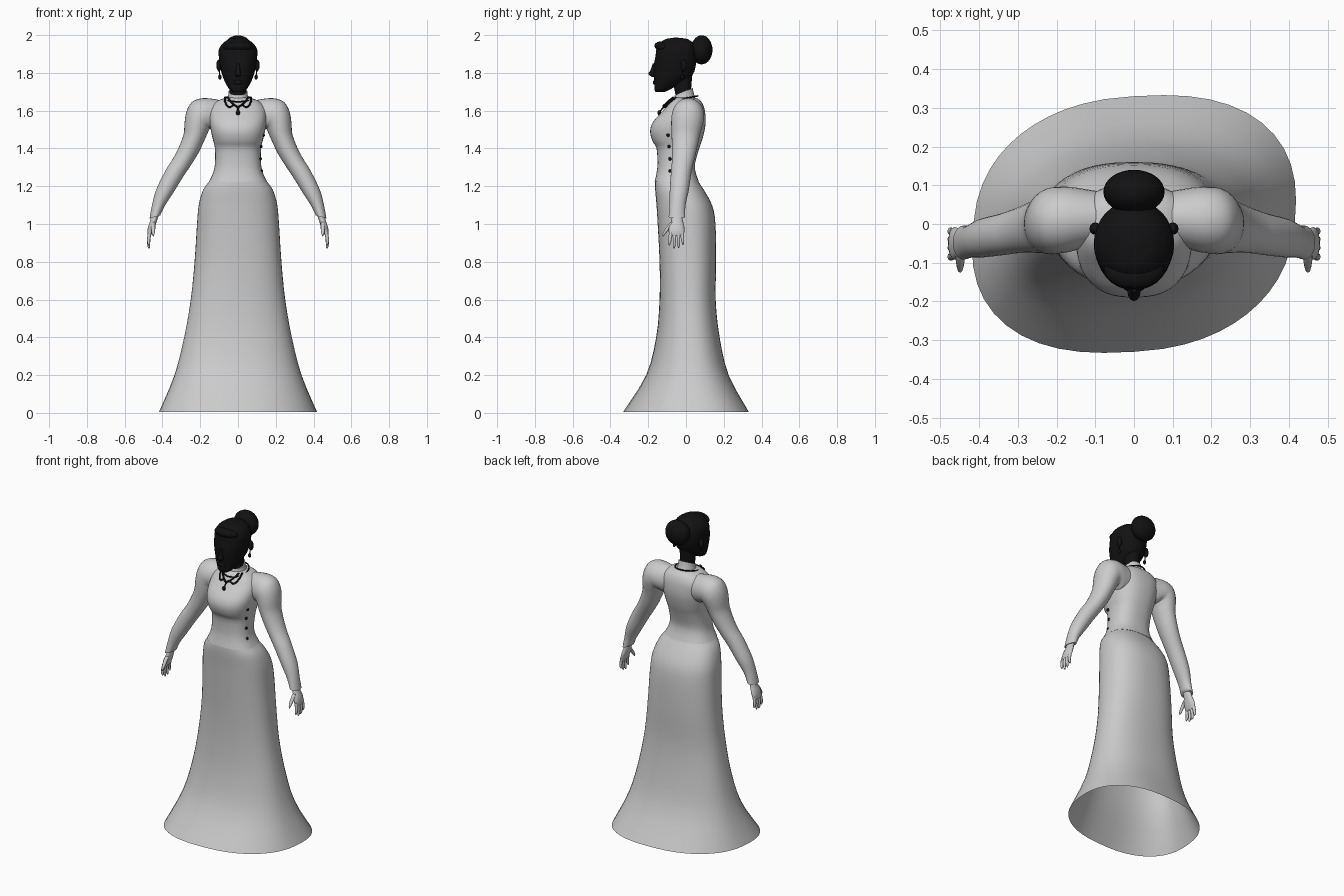
import bpy, bmesh, math
from mathutils import Vector

if "Cube" in bpy.data.objects:
    bpy.data.objects.remove(bpy.data.objects["Cube"])


def material(name, v):
    m = bpy.data.materials.new(name)
    m.diffuse_color = (v, v, v, 1)
    m.use_nodes = True
    m.node_tree.nodes["Principled BSDF"].inputs["Base Color"].default_value = m.diffuse_color
    return m


GREY = material("pale grey", 0.6)
BLACK = material("black", 0.006)


def finish(name, bm, mat, angle=60):
    bmesh.ops.recalc_face_normals(bm, faces=bm.faces)
    me = bpy.data.meshes.new(name)
    bm.to_mesh(me)
    bm.free()
    me.materials.append(mat)
    ob = bpy.data.objects.new(name, me)
    bpy.context.collection.objects.link(ob)
    bpy.ops.object.select_all(action='DESELECT')
    ob.select_set(True)
    bpy.context.view_layer.objects.active = ob
    bpy.ops.object.shade_smooth_by_angle(angle=math.radians(angle))
    return ob


def spline(a, b, c, d, t):
    return [0.5 * (2 * q + (r - p) * t + (2 * p - 5 * q + 4 * r - s) * t * t
                   + (3 * q - p - 3 * r + s) * t ** 3) for p, q, r, s in zip(a, b, c, d)]


def loft(name, rings, mat, seg=32, steps=3, power=2.0, caps=(True, True)):
    """Rings: centre x, y, z, side vector x, z, depth vector y, z, skew."""
    full = []
    for i in range(len(rings) - 1):
        k = [rings[max(0, min(len(rings) - 1, i + j))] for j in (-1, 0, 1, 2)]
        full += [spline(*k, s / steps) for s in range(steps)]
    full.append(rings[-1])
    bm = bmesh.new()
    loops = []
    for cx, cy, cz, ux, uz, vy, vz, skew in full:
        loop = []
        for i in range(seg):
            a = 2 * math.pi * i / seg
            c, s = math.cos(a), math.sin(a)
            k = 1 + skew * math.sin(2 * a)
            c, s = (k * math.copysign(abs(w) ** (2 / power), w) for w in (c, s))
            loop.append(bm.verts.new((cx + ux * c, cy + vy * s, cz + uz * c + vz * s)))
        loops.append(loop)
    for a, b in zip(loops, loops[1:]):
        for i in range(seg):
            j = (i + 1) % seg
            bm.faces.new((a[i], a[j], b[j], b[i]))
    if caps[0]:
        bm.faces.new(loops[0])
    if caps[1]:
        bm.faces.new(loops[-1])
    return finish(name, bm, mat)


def level(z, half, front, back, tilt=0, skew=0):
    """Ring across the body, from half width and front and back depth."""
    return (0, (front + back) / 2, z, half, 0, (back - front) / 2, tilt, skew)


def ball(name, loc, size, mat, seg=24, rot=0):
    bm = bmesh.new()
    bmesh.ops.create_uvsphere(bm, u_segments=seg, v_segments=seg // 2, radius=1)
    for v in bm.verts:
        v.co = Vector(a * b for a, b in zip(v.co, size))
    ob = finish(name, bm, mat)
    ob.location = loc
    ob.rotation_euler.x = rot
    return ob


def cord(name, pts, mat, radius=0.005, cyclic=False):
    cu = bpy.data.curves.new(name, 'CURVE')
    cu.dimensions = '3D'
    cu.bevel_depth = radius
    cu.bevel_resolution = 2
    cu.resolution_u = 6
    sp = cu.splines.new('BEZIER')
    sp.bezier_points.add(len(pts) - 1)
    for p, co in zip(sp.bezier_points, pts):
        p.co = co
        p.handle_left_type = p.handle_right_type = 'AUTO'
    sp.use_cyclic_u = cyclic
    cu.materials.append(mat)
    ob = bpy.data.objects.new(name, cu)
    bpy.context.collection.objects.link(ob)


# Skirt, open at the hem
loft("skirt", [
    level(0.005, .415, -.33, .33, 0, .06), level(.2, .335, -.21, .225, 0, .045),
    level(.4, .285, -.158, .178, 0, .03), level(.6, .25, -.14, .157, 0, .02),
    level(.8, .23, -.14, .16), level(1.0, .217, -.15, .156), level(1.1, .208, -.156, .138),
    level(1.18, .185, -.163, .095), level(1.23, .15, -.163, .063), level(1.27, .13, -.155, .05)],
    GREY, seg=48, power=2.4, caps=(False, False))

# Bodice and standing collar
loft("bodice", [
    level(1.225, .154, -.166, .068), level(1.27, .132, -.156, .052), level(1.32, .122, -.151, .048),
    level(1.4, .122, -.156, .07), level(1.44, .131, -.178, .084), level(1.49, .143, -.19, .097),
    level(1.54, .15, -.175, .104), level(1.6, .15, -.122, .1), level(1.64, .125, -.092, .086),
    level(1.662, .085, -.072, .065), level(1.67, .045, -.055, .04)], GREY, seg=40, power=2.5)
loft("collar", [
    level(1.645, .062, -.078, .055, .01), level(1.67, .053, -.066, .043, .015),
    level(1.7, .05, -.06, .035, .02)], GREY, seg=24)

# Neck and head
loft("neck", [
    level(1.68, .044, -.055, .028), level(1.73, .045, -.065, .028),
    level(1.8, .05, -.08, .035)], BLACK, seg=24)
loft("head", [
    level(1.698, .024, -.16, -.115), level(1.712, .045, -.167, -.085), level(1.75, .068, -.168, -.02),
    level(1.79, .084, -.17, .035), level(1.84, .096, -.17, .052), level(1.88, .101, -.163, .057),
    level(1.92, .099, -.156, .055), level(1.955, .08, -.14, .04), level(1.978, .05, -.11, .01),
    level(1.985, .015, -.07, -.03)], BLACK, power=2.2)
loft("nose", [
    level(1.85, .008, -.176, -.15), level(1.815, .012, -.188, -.15),
    level(1.795, .017, -.199, -.15), level(1.779, .012, -.182, -.15)], BLACK, seg=12)
ball("lips", (0, -.166, 1.75), (.026, .01, .012), BLACK, 16)

# Swept hair and bun
ball("hair_crown", (0, -.052, 1.905), (.104, .108, .082), BLACK, 32)
ball("hair_front_roll", (0, -.115, 1.935), (.078, .053, .03), BLACK, 24, -.25)
ball("hair_bun", (0, .083, 1.922), (.079, .057, .077), BLACK, 32)

# Ears and earrings
for side, s in (("left", 1), ("right", -1)):
    ball(side + "_ear", (s * .1, -.012, 1.84), (.015, .016, .032), BLACK, 12)
    cord(side + "_earring_wire", [(s * .1, -.018, 1.815), (s * .097, -.02, 1.785)], BLACK, .003)
    ball(side + "_earring", (s * .096, -.02, 1.778), (.009, .009, .014), BLACK, 12)

# Necklace: neck chain, front swags and pendant
chain = []
for i in range(16):
    a = 2 * math.pi * i / 16
    f = (1 - math.sin(a)) / 2
    chain.append((.071 * math.cos(a), -.018 + .08 * math.sin(a), 1.678 - .03 * f))
cord("necklace_chain", chain, BLACK, .004, True)
for side, s in (("left", 1), ("right", -1)):
    cord(side + "_necklace_swag", [
        (s * .068, -.052, 1.672), (s * .066, -.088, 1.642), (s * .045, -.112, 1.619),
        (s * .02, -.117, 1.63), (0, -.12, 1.618)], BLACK)
    cord(side + "_necklace_strand", [
        (s * .055, -.066, 1.672), (s * .035, -.1, 1.645), (0, -.12, 1.616)], BLACK)
cord("pendant_cord", [(0, -.12, 1.618), (0, -.138, 1.595)], BLACK, .004)
ball("pendant", (0, -.142, 1.589), (.011, .009, .014), BLACK, 12)

# Side buttons on the bodice
for z, x, y in ((1.28, .124, -.085), (1.345, .118, -.085), (1.41, .121, -.09), (1.47, .134, -.095)):
    ball("button", (x, y, z), (.009, .009, .009), BLACK, 12)

# Sleeve stations: outer x, z, inner x, z, centre y, half depth
SLEEVE = [
    (.09, 1.655, .10, 1.49, .015, .07), (.145, 1.664, .13, 1.49, .014, .078),
    (.195, 1.665, .138, 1.495, .012, .084), (.245, 1.645, .144, 1.5, .01, .086),
    (.273, 1.595, .148, 1.505, .008, .086), (.283, 1.535, .155, 1.495, .004, .082),
    (.288, 1.475, .172, 1.455, -.002, .074), (.314, 1.405, .21, 1.375, -.009, .065),
    (.345, 1.345, .25, 1.31, -.017, .058), (.38, 1.29, .29, 1.25, -.026, .054),
    (.432, 1.185, .343, 1.165, -.036, .05), (.455, 1.1, .388, 1.095, -.045, .042),
    (.468, 1.03, .412, 1.045, -.048, .044)]
# Hand stations: centre x, y, z, half thickness, half depth
PALM = [(.436, -.047, 1.06, .021, .027), (.446, -.047, 1.02, .018, .03),
        (.458, -.05, .985, .018, .041), (.466, -.05, .955, .014, .041), (.469, -.05, .94, .009, .036)]

for side, s in (("left", 1), ("right", -1)):
    rings = [(s * (ox + ix) / 2, y, (oz + iz) / 2, s * (ox - ix) / 2, (oz - iz) / 2, d, 0, 0)
             for ox, oz, ix, iz, y, d in SLEEVE]
    loft(side + "_sleeve", rings, GREY, seg=28)
    loft(side + "_palm", [(s * x, y, z, s * t, 0, d, 0, 0) for x, y, z, t, d in PALM],
         GREY, seg=16, steps=2)
    fingers = [(-.08, -.088, .885), (-.06, -.063, .87), (-.04, -.039, .873), (-.021, -.016, .89)]
    for n, (y0, y1, tip) in enumerate(fingers):
        loft(f"{side}_finger_{n + 1}", [
            (s * .466, y0, .96, s * .01, 0, .011, 0, 0), (s * .473, (y0 + y1) / 2, .92, s * .009, 0, .009, 0, 0),
            (s * .472, y1, tip + .012, s * .007, 0, .007, 0, 0),
            (s * .47, y1, tip, s * .002, 0, .002, 0, 0)], GREY, seg=10, steps=2)
    loft(side + "_thumb", [
        (s * .45, -.07, 1.01, s * .012, 0, .014, 0, 0), (s * .449, -.098, .975, s * .011, 0, .012, 0, 0),
        (s * .449, -.117, .947, s * .007, 0, .008, 0, 0),
        (s * .449, -.122, .935, s * .002, 0, .002, 0, 0)], GREY, seg=10, steps=2)
